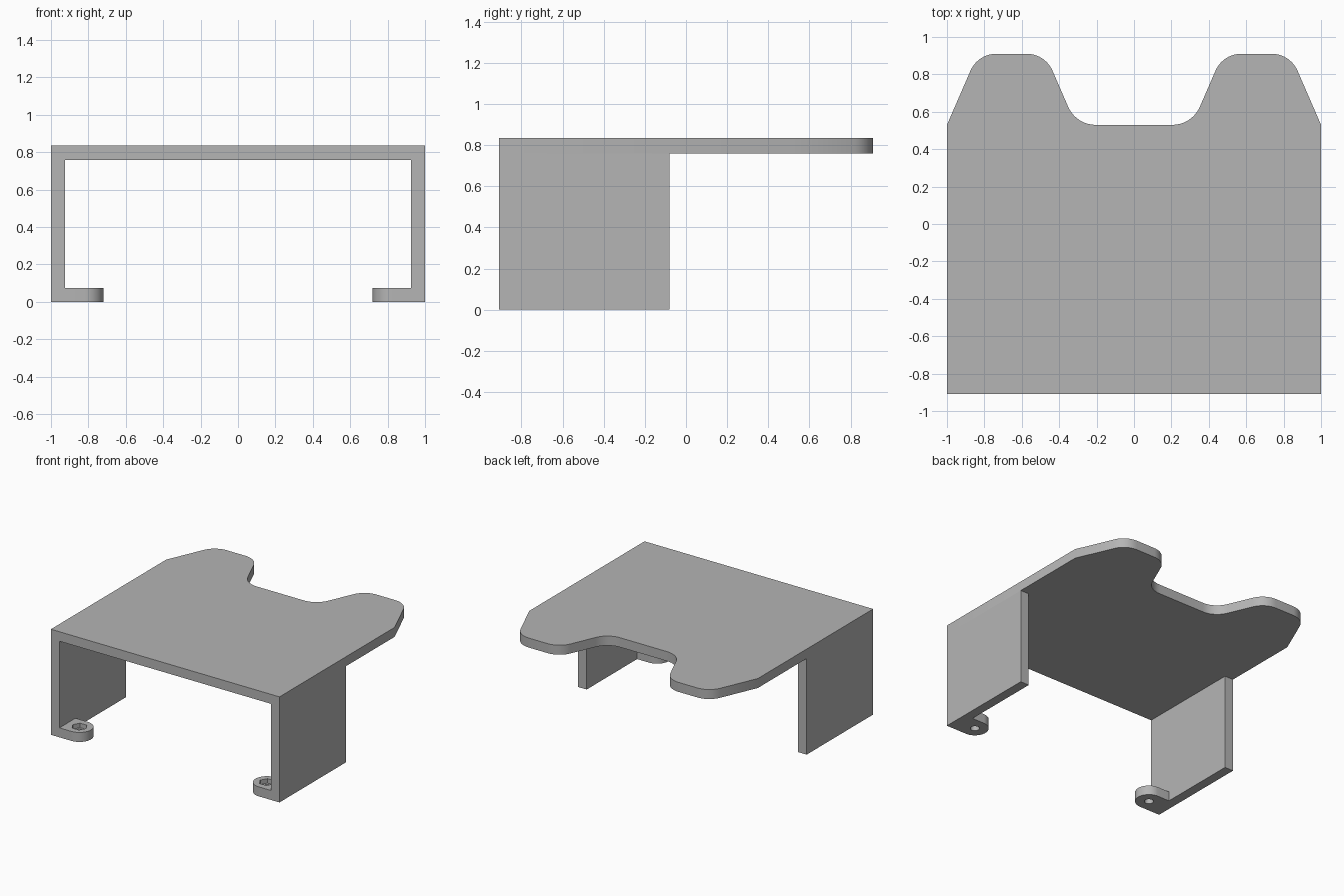
import bpy
import bmesh
import math
from mathutils import Vector

cube = bpy.data.objects.get("Cube")
if cube:
    bpy.data.objects.remove(cube, do_unlink=True)

grey = bpy.data.materials.new("plain_grey")
grey.use_nodes = True
color = (0.46, 0.46, 0.46, 1)
grey.diffuse_color = color
grey.node_tree.nodes["Principled BSDF"].inputs["Base Color"].default_value = color

HEIGHT, WALL = 0.835, 0.075
FRONT, LEG_BACK, BACK = -0.91, -0.08, 0.91
SHOULDER = 0.53
TAB_X, TAB_R = 0.82, 0.1
TAB_Y = FRONT + TAB_R


def prism(name, outline, z0, z1):
    """Extrude a flat outline between two heights."""
    bm = bmesh.new()
    face = bm.faces.new([bm.verts.new((x, y, z0)) for x, y in outline])
    out = bmesh.ops.extrude_face_region(bm, geom=[face])
    top = [v for v in out["geom"] if isinstance(v, bmesh.types.BMVert)]
    bmesh.ops.translate(bm, verts=top, vec=(0, 0, z1 - z0))
    bmesh.ops.recalc_face_normals(bm, faces=bm.faces)
    mesh = bpy.data.meshes.new(name)
    bm.to_mesh(mesh)
    bm.free()
    mesh.materials.append(grey)
    obj = bpy.data.objects.new(name, mesh)
    bpy.context.collection.objects.link(obj)
    return obj


def arc(cx, cy, r, start, end, steps):
    angles = [math.radians(start + (end - start) * i / steps) for i in range(steps + 1)]
    return [(cx + r * math.cos(a), cy + r * math.sin(a)) for a in angles]


def fillet(corners, steps=10):
    """Round each (x, y, radius) corner of an outline."""
    points = []
    for i, (x, y, r) in enumerate(corners):
        p = Vector((x, y))
        if r == 0:
            points.append((x, y))
            continue
        a = (Vector(corners[i - 1][:2]) - p).normalized()
        b = (Vector(corners[(i + 1) % len(corners)][:2]) - p).normalized()
        half = a.angle(b) / 2
        center = p + (a + b).normalized() * r / math.sin(half)
        u = p + a * r / math.tan(half) - center
        v = p + b * r / math.tan(half) - center
        sweep = u.angle(v)
        for k in range(steps + 1):
            t = k / steps
            q = (u * math.sin((1 - t) * sweep) + v * math.sin(t * sweep)) / math.sin(sweep)
            points.append(tuple(center + q))
    return points


def smooth(obj):
    bpy.ops.object.select_all(action="DESELECT")
    obj.select_set(True)
    bpy.context.view_layer.objects.active = obj
    bpy.ops.object.shade_smooth_by_angle(angle=math.radians(25))


def cut(obj, cutter):
    """Subtract the cutter, bake the result and drop the cutter."""
    cutter.hide_render = True
    mod = obj.modifiers.new("cut", "BOOLEAN")
    mod.operation, mod.solver, mod.object = "DIFFERENCE", "EXACT", cutter
    bpy.context.view_layer.update()
    graph = bpy.context.evaluated_depsgraph_get()
    mesh = bpy.data.meshes.new_from_object(obj.evaluated_get(graph))
    obj.modifiers.clear()
    obj.data = mesh
    bpy.data.objects.remove(cutter, do_unlink=True)


# Top plate with two rounded horns at the back
half = [(1, FRONT, 0), (1, SHOULDER, 0), (0.835, BACK, 0.15),
        (0.475, BACK, 0.15), (0.31, SHOULDER, 0.16)]
mirrored = [(-x, y, r) for x, y, r in reversed(half)]
smooth(prism("top_plate", fillet(half + mirrored), HEIGHT - WALL, HEIGHT))

for side, s in (("left", 1), ("right", -1)):
    # Side wall
    inner = 1 - WALL
    wall = [(s * 1, FRONT), (s * 1, LEG_BACK), (s * inner, LEG_BACK), (s * inner, FRONT)]
    prism(side + "_leg", wall, 0, HEIGHT - WALL)

    # Round-ended screw tab with a hexagonal nut pocket over a round hole
    outline = [(inner, FRONT)] + arc(TAB_X, TAB_Y, TAB_R, 270, 90, 24) + [(inner, FRONT + 2 * TAB_R)]
    tab = prism(side + "_foot_tab", [(s * x, y) for x, y in outline], 0, WALL)
    hole = arc(s * TAB_X, TAB_Y, 0.033, 0, 345, 23)
    cut(tab, prism("hole_cutter", hole, -0.1, 0.2))
    pocket = arc(s * TAB_X, TAB_Y, 0.058, 0, 300, 5)
    cut(tab, prism("pocket_cutter", pocket, 0.04, 0.2))
    smooth(tab)
